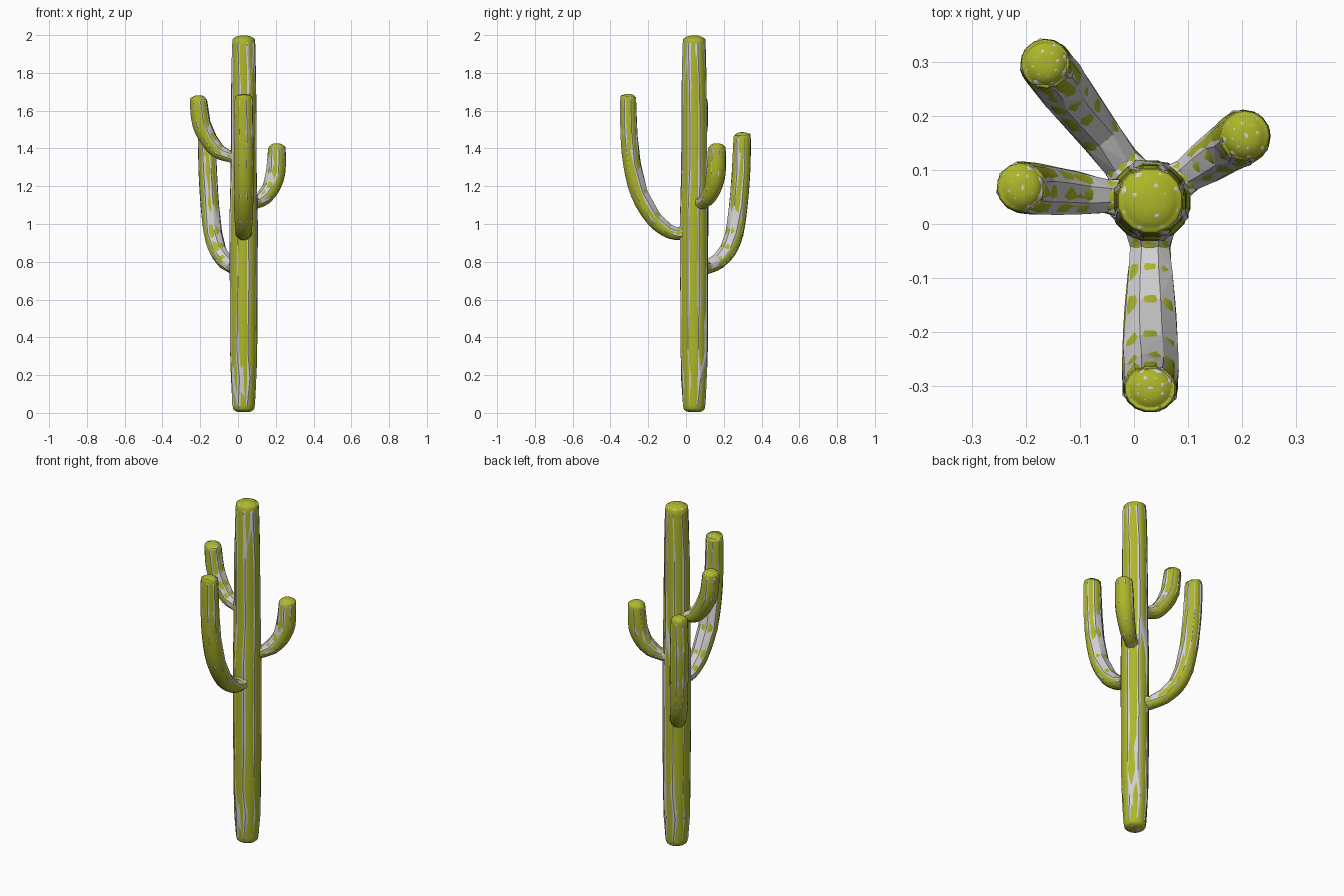
import bpy, bmesh, math, random
from mathutils import Vector

if "Cube" in bpy.data.objects:
    bpy.data.objects.remove(bpy.data.objects["Cube"])

random.seed(4)
CX, CY = 0.03, 0.043          # trunk axis


def material(name, col):
    m = bpy.data.materials.new(name)
    m.diffuse_color = (*col, 1)
    m.use_nodes = True
    m.node_tree.nodes["Principled BSDF"].inputs["Base Color"].default_value = m.diffuse_color
    return m


GREEN = material("olive_green", (0.42, 0.47, 0.022))
GREY = material("light_grey", (0.64, 0.64, 0.64))


def refine(pts, n):
    """Catmull-Rom resampling of (reach, height, radius) points."""
    p = [Vector(q) for q in pts]
    out = []
    for i in range(len(p) - 1):
        a, b, c, d = p[max(i - 1, 0)], p[i], p[i + 1], p[min(i + 2, len(p) - 1)]
        for k in range(n):
            t = k / n
            out.append(0.5 * (2 * b + (c - a) * t + (2 * a - 5 * b + 4 * c - d) * t * t
                              + (3 * b - a - 3 * c + d) * t ** 3))
    return out + [p[-1]]


def tube(name, pts, heading, sides, mat, grow=1.0, jitter=0.0, smooth=True, wide=1.0):
    """Sweep a ring along a path lying in a vertical plane at the given heading."""
    out = Vector((math.cos(heading), math.sin(heading), 0))
    side = Vector((-out.y, out.x, 0))
    up = Vector((0, 0, 1))
    base = Vector((CX, CY, 0))
    pos = [base + out * p[0] + up * p[1] for p in pts]
    bm = bmesh.new()
    rings = []
    for i, p in enumerate(pts):
        tan = (pos[min(i + 1, len(pos) - 1)] - pos[max(i - 1, 0)]).normalized()
        nor = side.cross(tan)
        ring = []
        twist = random.uniform(-1, 1) * jitter * 3
        for k in range(sides):
            a = math.tau * (k + 0.5) / sides + twist
            r = p[2] * grow * (1 + random.uniform(-jitter, jitter))
            ring.append(bm.verts.new(pos[i] + (side * math.cos(a) * wide + nor * math.sin(a)) * r))
        rings.append(ring)
    for lo, hi in zip(rings, rings[1:]):
        for k in range(sides):
            j = (k + 1) % sides
            bm.faces.new((lo[k], lo[j], hi[j], hi[k]))
    bm.faces.new(rings[0][::-1])
    bm.faces.new(rings[-1])
    if not smooth:
        bmesh.ops.triangulate(bm, faces=bm.faces[:])
    bmesh.ops.recalc_face_normals(bm, faces=bm.faces[:])
    me = bpy.data.meshes.new(name)
    bm.to_mesh(me)
    bm.free()
    me.materials.append(mat)
    for f in me.polygons:
        f.use_smooth = smooth
    ob = bpy.data.objects.new(name, me)
    bpy.context.collection.objects.link(ob)


def limb(name, pts, heading, wide=1.0):
    # smooth green skin plus a coarse faceted grey layer that breaks through in patches
    tube(name + "_skin", refine(pts, 3), heading, 16, GREEN, wide=wide)
    tube(name + "_patches", pts, heading, 8, GREY, 1.03, 0.035, False, wide)


def rounded(pts):
    """Add a domed tip above the last path point."""
    s, z, r = pts[-1]
    return pts + [(s, z + r * 0.45, r * 0.86), (s, z + r * 0.72, r * 0.5), (s, z + r * 0.78, r * 0.12)]


# trunk
limb("trunk", [(0, 0.005, 0.03), (0, 0.014, 0.05), (0, 0.04, 0.06), (0, 0.18, 0.068),
               (0, 0.33, 0.073), (0, 0.68, 0.075), (0, 1.03, 0.076), (0, 1.3, 0.07),
               (0, 1.68, 0.068), (0, 1.95, 0.062), (0, 1.982, 0.054), (0, 1.995, 0.03),
               (0, 1.998, 0.008)], 0)

# front arm
limb("front_arm", rounded([(0.03, 0.965, 0.05), (0.085, 0.948, 0.034), (0.14, 0.965, 0.038),
                           (0.215, 1.03, 0.044), (0.29, 1.16, 0.047), (0.33, 1.32, 0.047),
                           (0.345, 1.48, 0.046), (0.349, 1.655, 0.043)]), -math.pi / 2, 1.12)

# back left arm
limb("back_left_arm", rounded([(0.03, 0.775, 0.05), (0.09, 0.772, 0.036), (0.16, 0.80, 0.04),
                               (0.225, 0.86, 0.045), (0.268, 0.95, 0.048), (0.295, 1.1, 0.049),
                               (0.313, 1.28, 0.049), (0.32, 1.45, 0.046)]),
     math.atan2(0.255, -0.195))

# left arm
limb("left_arm", rounded([(0.02, 1.355, 0.045), (0.08, 1.36, 0.032), (0.135, 1.385, 0.04),
                          (0.185, 1.445, 0.045), (0.225, 1.53, 0.049), (0.24, 1.645, 0.046)]),
     math.atan2(0.025, -0.24))

# right arm
limb("right_arm", rounded([(0.02, 1.11, 0.045), (0.085, 1.115, 0.033), (0.13, 1.14, 0.041),
                           (0.175, 1.19, 0.046), (0.205, 1.27, 0.051), (0.213, 1.39, 0.047)]),
     math.atan2(0.12, 0.175))
